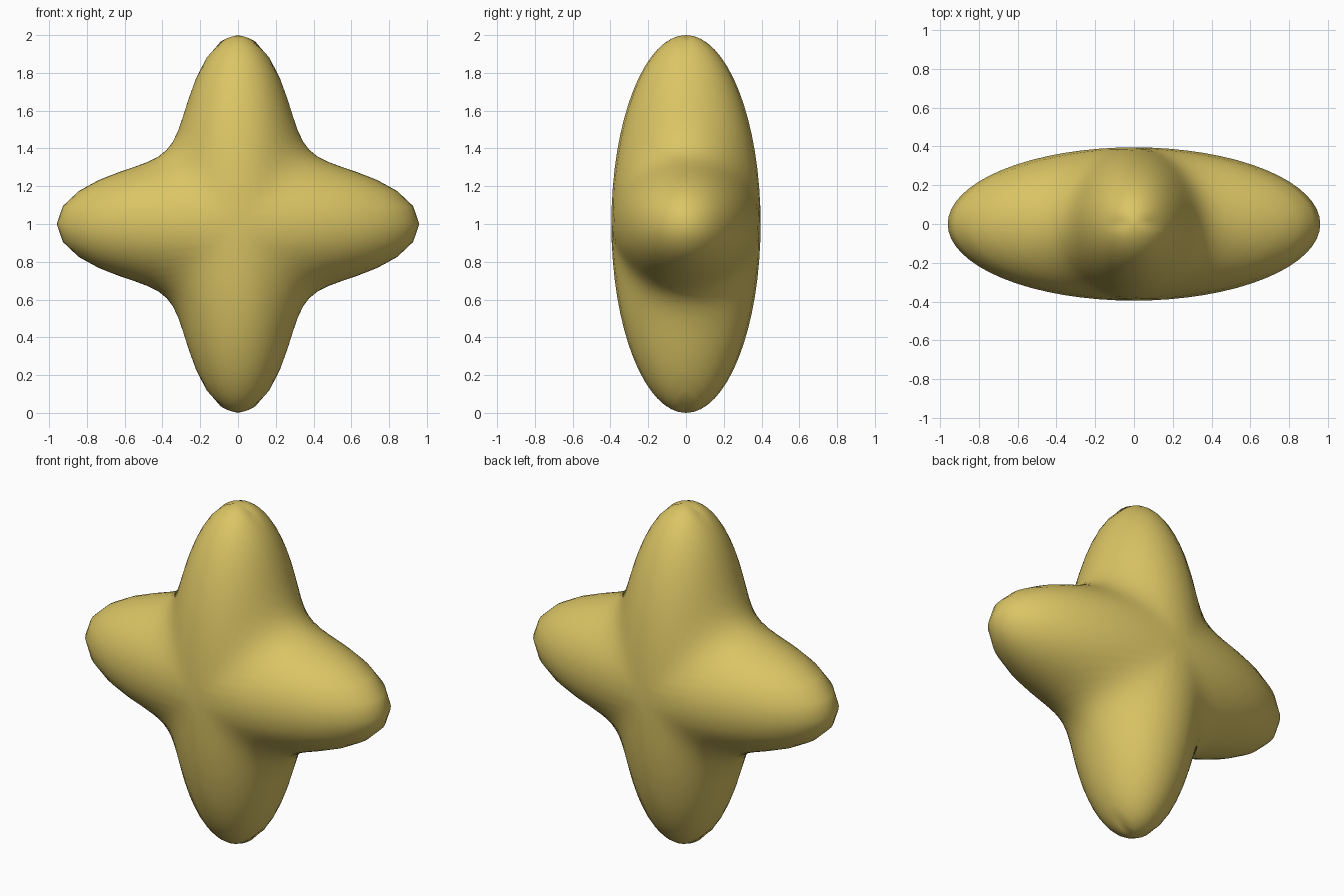
import bpy, math

if "Cube" in bpy.data.objects:
    bpy.data.objects.remove(bpy.data.objects["Cube"])

DEPTH = 0.395      # half thickness along y
WIDTH = 0.96       # half span along x
PINCH = 0.40       # how deep the valleys between the arms are

# Yellow surface
yellow = bpy.data.materials.new("soft_yellow")
yellow.diffuse_color = (0.71, 0.56, 0.13, 1.0)
yellow.use_nodes = True
yellow.node_tree.nodes["Principled BSDF"].inputs["Base Color"].default_value = yellow.diffuse_color


def arm_radius(angle):
    """Four-lobed outline: 1 along the axes, narrow on the diagonals."""
    return 1.0 / (1.0 + PINCH * (1.0 - math.cos(4.0 * angle)))


# Four-armed rounded star, shaped from a sphere
bpy.ops.mesh.primitive_uv_sphere_add(segments=64, ring_count=32, radius=1.0)
star = bpy.context.object
star.name = "four_armed_star"
for v in star.data.vertices:
    x, y, z = v.co
    f = arm_radius(math.atan2(z, x))
    v.co = (x * f * WIDTH, y * DEPTH, z * f + 1.0)

star.data.materials.append(yellow)
bpy.ops.object.shade_smooth()
